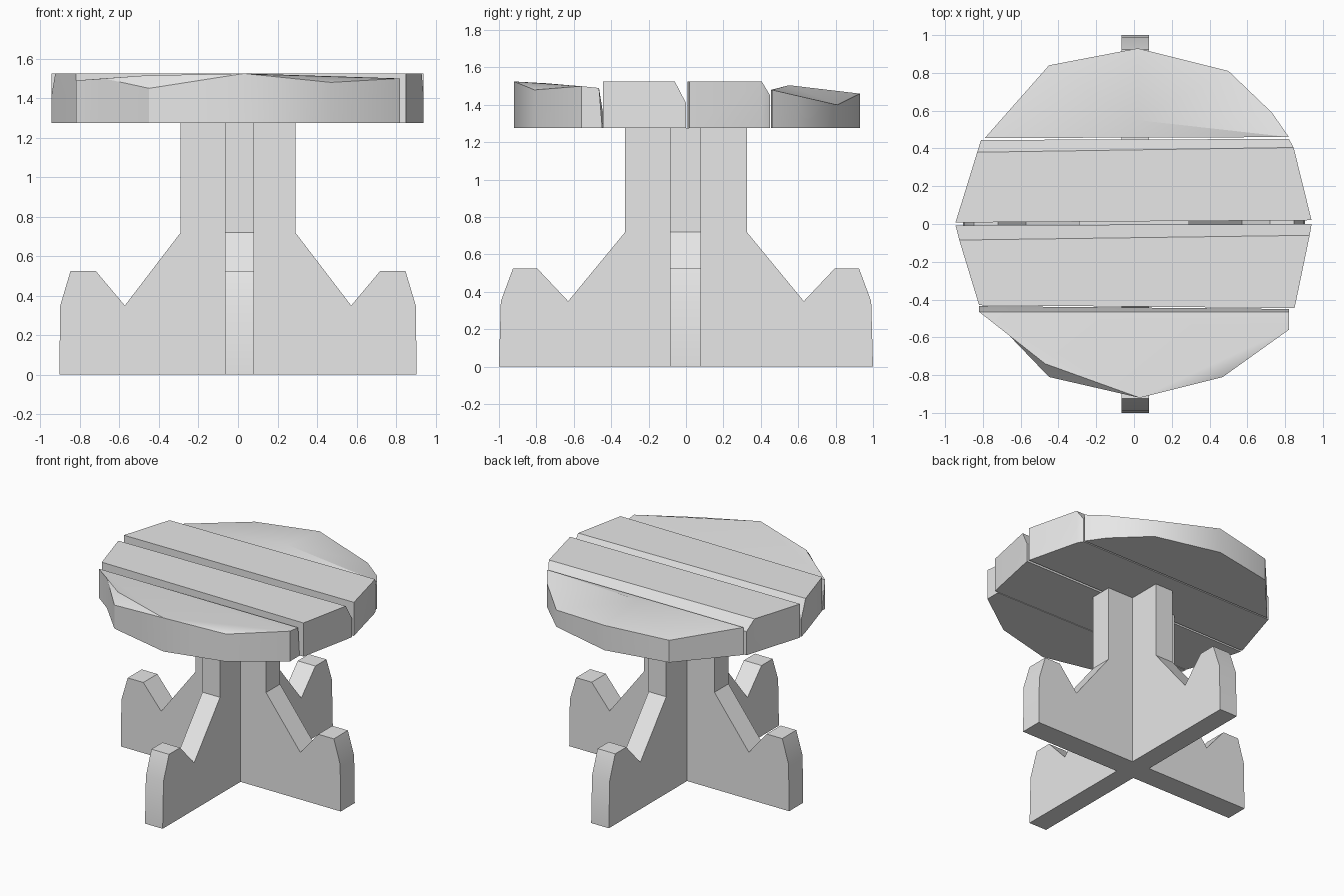
import bpy
import bmesh
import math

cube = bpy.data.objects.get("Cube")
if cube:
    bpy.data.objects.remove(cube, do_unlink=True)

grey = bpy.data.materials.new("plain grey")
grey.use_nodes = True
colour = (0.8, 0.8, 0.8, 1)
grey.diffuse_color = colour
grey.node_tree.nodes["Principled BSDF"].inputs["Base Color"].default_value = colour

UNDERSIDE = 1.275
TOP = 1.525


def finish(name, bm):
    """Turn a bmesh into a shaded object with the shared material."""
    bmesh.ops.recalc_face_normals(bm, faces=bm.faces[:])
    mesh = bpy.data.meshes.new(name)
    bm.to_mesh(mesh)
    bm.free()
    mesh.materials.append(grey)
    obj = bpy.data.objects.new(name, mesh)
    bpy.context.collection.objects.link(obj)
    bpy.ops.object.select_all(action="DESELECT")
    obj.select_set(True)
    bpy.context.view_layer.objects.active = obj
    bpy.ops.object.shade_smooth_by_angle(angle=math.radians(30))
    return obj


def plank(name, rim, facets, inner=()):
    """Build a plank from its upper rim, with a flat underside and a faceted top."""
    bm = bmesh.new()
    upper = [bm.verts.new(p) for p in (*rim, *inner)]
    lower = [bm.verts.new((x, y, UNDERSIDE)) for x, y, z in rim]
    bm.faces.new(lower[::-1])
    count = len(rim)
    for i in range(count):
        j = (i + 1) % count
        bm.faces.new((lower[i], lower[j], upper[j], upper[i]))
    for facet in facets:
        bm.faces.new([upper[i] for i in facet])
    return finish(name, bm)


def leg_panel(name, half, near, far, along_x):
    """Extrude a mirrored leg silhouette between two planes."""
    outline = half + [(-u, z) for u, z in reversed(half)]

    def place(u, depth, z):
        return (u, depth, z) if along_x else (depth, u, z)

    bm = bmesh.new()
    face = bm.faces.new([bm.verts.new(place(u, near, z)) for u, z in outline])
    result = bmesh.ops.extrude_face_region(bm, geom=[face])
    moved = [v for v in result["geom"] if isinstance(v, bmesh.types.BMVert)]
    bmesh.ops.translate(bm, verts=moved, vec=place(0, far - near, 0))
    return finish(name, bm)


# Crossed base: two upright panels with hooked feet
wide_half = [(0.905, 0), (0.9, 0.35), (0.848, 0.525), (0.72, 0.525),
             (0.573, 0.35), (0.29, 0.72), (0.29, UNDERSIDE)]
deep_half = [(1, 0), (0.99, 0.35), (0.925, 0.525), (0.795, 0.525),
             (0.63, 0.35), (0.325, 0.72), (0.325, UNDERSIDE)]
leg_panel("wide_leg_panel", wide_half, -0.085, 0.08, True)
leg_panel("deep_leg_panel", deep_half, -0.065, 0.08, False)

# Front plank with chipped outer corners
plank("front_plank",
      [(0.82, -0.45, 1.3), (-0.82, -0.435, 1.3), (-0.82, -0.465, 1.49),
       (-0.68, -0.57, 1.5), (-0.45, -0.81, 1.45), (0.03, -0.92, TOP),
       (0.47, -0.81, 1.48), (0.82, -0.56, 1.5), (0.82, -0.465, 1.49)],
      [(0, 1, 2, 8), (2, 3, 9), (3, 4, 9), (4, 5, 9),
       (2, 9, 5), (5, 6, 7), (2, 5, 7, 8)],
      inner=[(-0.47, -0.74, 1.515)])

# Two middle planks, each bevelled along its rear edge
bevelled = [(0, 1, 2, 5), (2, 3, 4, 5)]
plank("front_middle_plank",
      [(-0.82, -0.43, TOP), (0.85, -0.445, TOP), (0.93, -0.06, TOP),
       (0.94, 0, 1.41), (-0.945, -0.007, 1.41), (-0.925, -0.085, TOP)],
      bevelled)
plank("rear_middle_plank",
      [(-0.945, 0.008, TOP), (0.94, 0.02, TOP), (0.845, 0.405, TOP),
       (0.82, 0.45, 1.45), (-0.81, 0.445, 1.45), (-0.83, 0.38, TOP)],
      bevelled)

# Rear plank with an uneven sloping top
plank("rear_plank",
      [(-0.79, 0.455, 1.48), (0.82, 0.46, 1.48), (0.73, 0.59, 1.45),
       (0.5, 0.81, 1.4), (0.02, 0.93, 1.46), (-0.45, 0.84, 1.44)],
      [(0, 1, 6), (1, 2, 6), (2, 3, 6), (3, 4, 6), (4, 5, 6), (5, 0, 6)],
      inner=[(0.02, 0.55, 1.505)])
